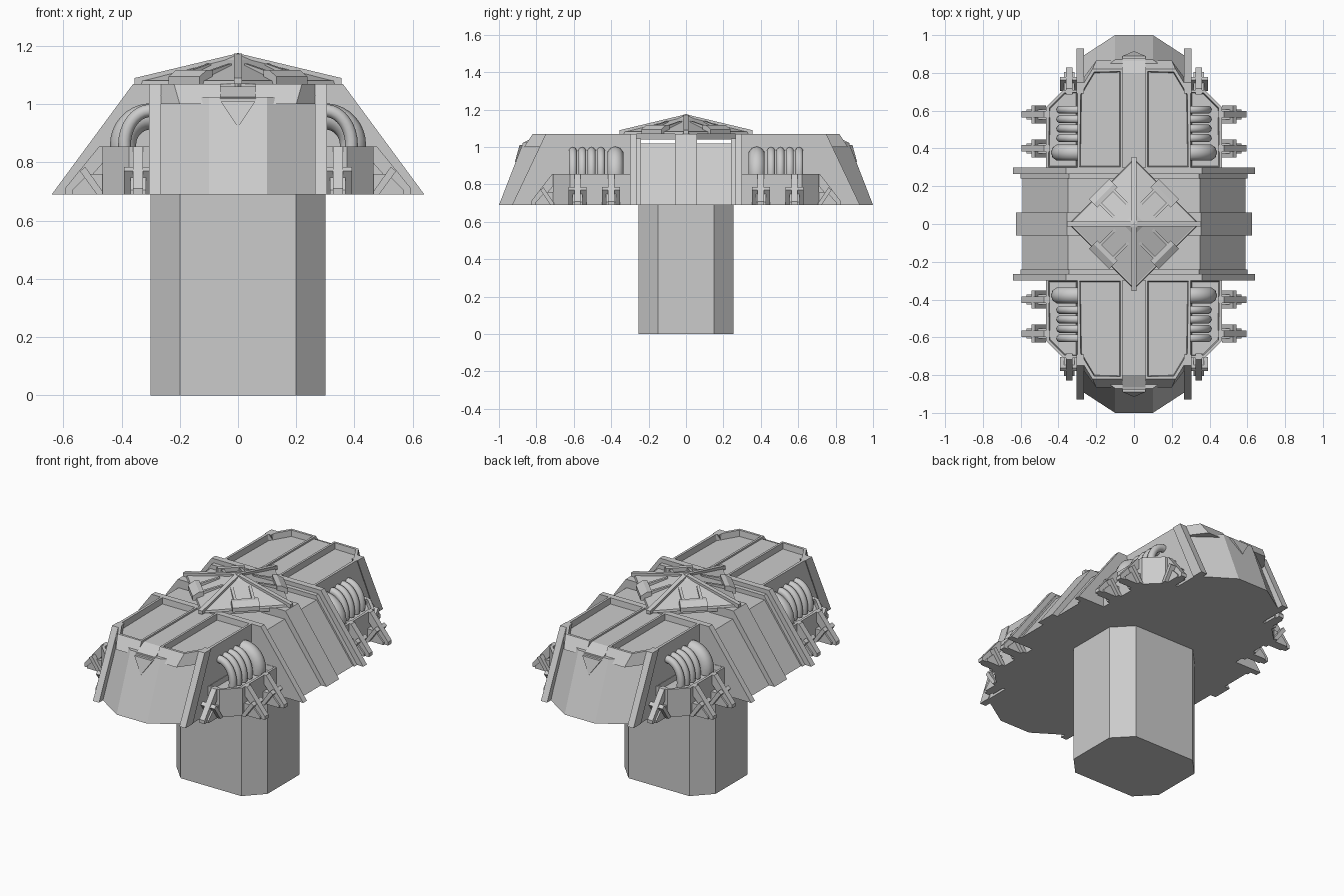
import bpy, bmesh, math
from mathutils import Matrix, Vector

if "Cube" in bpy.data.objects:
    bpy.data.objects.remove(bpy.data.objects["Cube"])


def finish(name, bm, mirror="", rot=0.0):
    if rot:
        bm.transform(Matrix.Rotation(rot, 4, 'Z'))
    me = bpy.data.meshes.new(name)
    bm.to_mesh(me)
    bm.free()
    ob = bpy.data.objects.new(name, me)
    bpy.context.collection.objects.link(ob)
    if mirror:
        m = ob.modifiers.new("mirror", 'MIRROR')
        m.use_axis = ('x' in mirror, 'y' in mirror, False)
        m.use_mirror_merge = False
    return ob


def loft(name, a, b, mirror="", inset=None, rot=0.0):
    """Solid between two matching 3D outlines; optional sunken end face."""
    bm = bmesh.new()
    va = [bm.verts.new(p) for p in a]
    vb = [bm.verts.new(p) for p in b]
    n = len(a)
    bm.faces.new(va[::-1])
    top = bm.faces.new(vb)
    for i in range(n):
        j = (i + 1) % n
        bm.faces.new((va[i], va[j], vb[j], vb[i]))
    bmesh.ops.recalc_face_normals(bm, faces=bm.faces)
    if inset:
        bmesh.ops.inset_individual(bm, faces=[top], thickness=inset[0])
        bmesh.ops.inset_individual(bm, faces=[top], thickness=0.005, depth=-inset[1])
    return finish(name, bm, mirror, rot)


def prism(name, pts, axis, lo, hi, **kw):
    """Extrude a 2D profile along an axis (x: yz profile, y: xz, z: xy)."""
    put = {'x': lambda p, t: (t, p[0], p[1]),
           'y': lambda p, t: (p[0], t, p[1]),
           'z': lambda p, t: (p[0], p[1], t)}[axis]
    return loft(name, [put(p, lo) for p in pts], [put(p, hi) for p in pts], **kw)


def at(pts, z):
    return [(x, y, z) for x, y in pts]


def sym(pts):
    """Complete a right-half profile with its left half."""
    return pts + [(-x, y) for x, y in reversed(pts)]


def arch(name, y, cz, rx, rz, r):
    """Bent pipe rising from the side tray into the hull wall."""
    bm = bmesh.new()
    steps, sides, rings = 10, 10, []
    for i in range(steps + 1):
        t = math.radians(-12 + 108 * i / steps)
        c = Vector((0.30 + rx * math.cos(t), y, cz + rz * math.sin(t)))
        out = Vector((math.cos(t), 0, math.sin(t)))
        rings.append([bm.verts.new(c + out * r * math.cos(k * math.tau / sides)
                                   + Vector((0, r * math.sin(k * math.tau / sides), 0)))
                      for k in range(sides)])
    for p, q in zip(rings, rings[1:]):
        for k in range(sides):
            l = (k + 1) % sides
            bm.faces.new((p[k], p[l], q[l], q[k])).smooth = True
    bm.faces.new(rings[0])
    bm.faces.new(rings[-1])
    bmesh.ops.recalc_face_normals(bm, faces=bm.faces)
    return finish(name, bm, "xy")


# Pedestal
prism("pedestal", sym([(.2, -.255), (.3, -.15), (.3, .15), (.2, .255)]), 'z', 0, .70)

# Central hull: recessed panels, middle band, tall transverse ribs
prism("centre_hull", sym([(.59, .69), (.35, 1.02)]), 'y', -.27, .27)
prism("centre_band", sym([(.625, .69), (.355, 1.07)]), 'y', -.06, .06)
prism("transverse_rib", sym([(.64, .69), (.36, 1.07)]), 'y', .265, .30, mirror="y")
prism("rib_lining", sym([(.60, .69), (.345, 1.045)]), 'y', .24, .265, mirror="y")

# Faceted end hulls
loft("end_hull",
     at(sym([(.3, .28), (.3, .87), (.1, 1.0)]), .69),
     at(sym([(.3, .28), (.3, .72), (.1, .87)]), 1.025), mirror="y")
prism("end_side_rib", [(.69, 1.07), (.75, 1.07), (.93, .69), (.86, .69)],
      'x', .265, .305, mirror="xy")

# Sunken roof panels with a raised spine between them
loft("roof_panel",
     at([(.06, .29), (.30, .29), (.30, .73), (.20, .865), (.06, .865)], 1.0),
     at([(.06, .29), (.30, .29), (.30, .69), (.22, .82), (.06, .82)], 1.07),
     mirror="xy", inset=(.018, .035))
prism("roof_spine", [(.29, 1.0), (.29, 1.06), (.80, 1.06), (.875, 1.02), (.875, 1.0)],
      'x', -.062, .062, mirror="y")
loft("spine_wedge",
     [(-.06, .85, 1.01), (.06, .85, 1.01), (0, .87, .92)],
     [(-.06, .89, 1.01), (.06, .89, 1.01), (0, .915, .92)], mirror="y")

# Side trays
prism("side_tray", [(.29, .29), (.465, .29), (.465, .62), (.375, .71), (.29, .71)],
      'z', .69, .855, mirror="xy", inset=(.018, .03))

# Pipes
arch("large_pipe", .378, .86, .095, .098, .045)
for k in range(4):
    arch("small_pipe", .455 + .05 * k, .86, .09, .118, .022)


# Slanted legs with cross clamps and a foot box
def leg(name, axis, base, c, reach):
    def part(suffix, pts, w):
        prism(name + suffix, [(base + x * reach, z) for x, z in pts],
              axis, c - w, c + w, mirror="xy")
    part("", [(-.02, .855), (.012, .855), (.13, .71), (.13, .69), (.095, .69), (-.02, .82)], .017)
    part("_clamp", [(0, .70), (.06, .785), (.078, .77), (.02, .69), (0, .69)], .048)
    part("_foot", [(0, .69), (0, .76), (.05, .76), (.105, .705), (.105, .69)], .027)


leg("outer_leg_inner", 'y', .465, .40, 1.0)
leg("outer_leg_outer", 'y', .465, .58, 1.0)
leg("end_leg", 'x', .705, .343, .95)

# Pyramid turret cap: base, faces, ridge beams, edge plates, face rails
def diamond(r):
    return [(r, 0), (0, r), (-r, 0), (0, -r)]


prism("cap_base", diamond(.31), 'z', 1.04, 1.075)
loft("cap_pyramid", at(diamond(.345), 1.07), at(diamond(.34), 1.082))
loft("cap_faces", at(diamond(.34), 1.08), at(diamond(.004), 1.165))
loft("cap_crown", at(diamond(.13), 1.12), at(diamond(.002), 1.176))
for k in range(4):
    a = k * math.pi / 2
    prism("ridge_beam", [(0, 1.14), (0, 1.175), (.355, 1.09), (.355, 1.07), (.30, 1.07)],
          'y', -.013, .013, rot=a)
    d = a + math.pi / 4
    prism("edge_plate", [(.20, 1.07), (.20, 1.118), (.225, 1.118), (.262, 1.095), (.262, 1.07)],
          'y', -.075, .075, rot=d)
    for s in (-1, 1):
        prism("face_rail", [(.09, 1.10), (.09, 1.14), (.21, 1.11), (.21, 1.08)],
              'y', s * .05 - .008, s * .05 + .008, rot=d)
